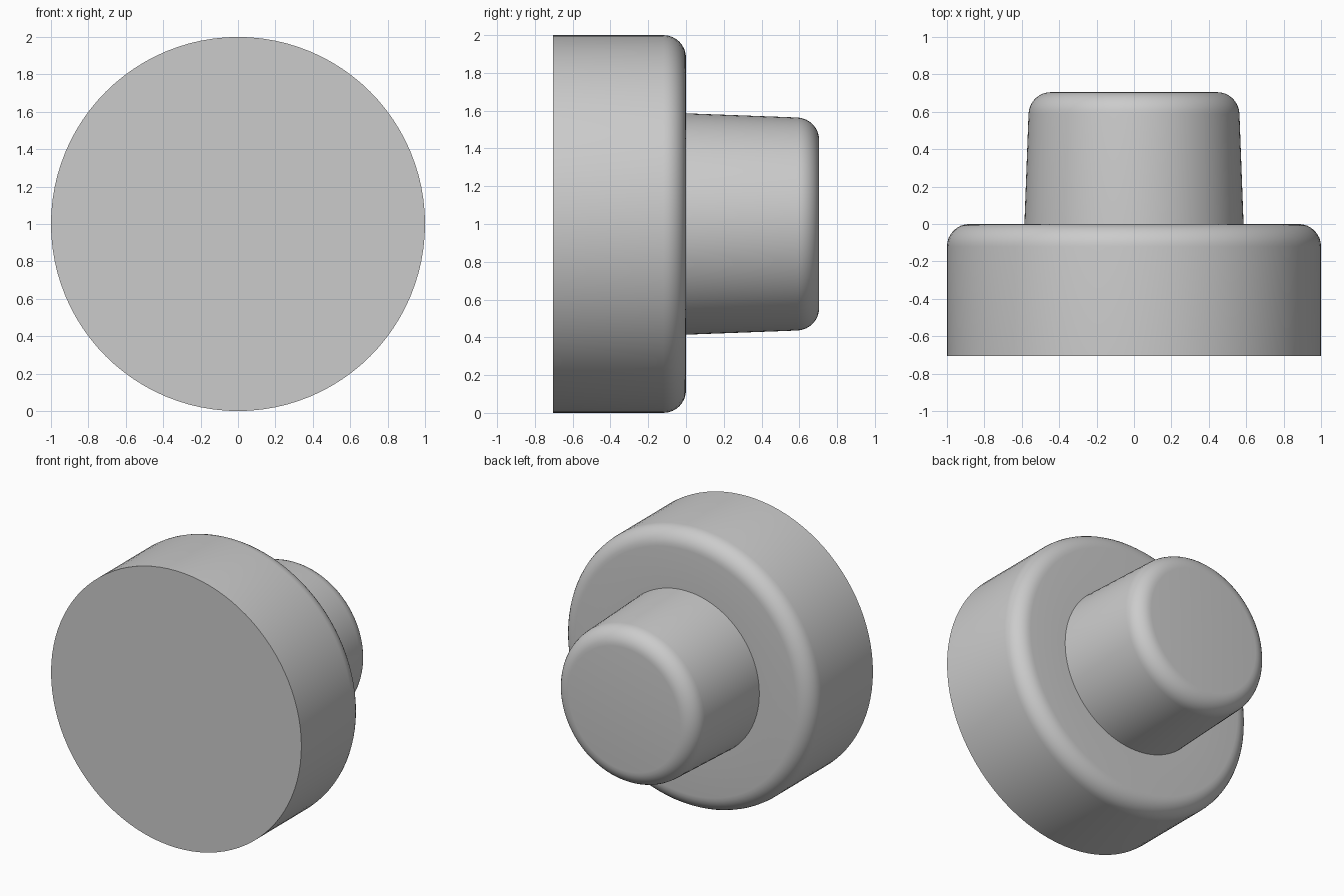
import bpy, bmesh, math
from mathutils import Matrix, Vector

if "Cube" in bpy.data.objects:
    bpy.data.objects.remove(bpy.data.objects["Cube"])

SEGMENTS = 96
CENTRE = Vector((0, 0, 1))

grey = bpy.data.materials.new("plain_grey")
grey.diffuse_color = (0.6, 0.6, 0.6, 1)
grey.use_nodes = True
grey.node_tree.nodes["Principled BSDF"].inputs["Base Color"].default_value = grey.diffuse_color


def fillet(r, y, radius, start=0.0, steps=8):
    """Quarter-round points (r, y) for an outer edge, from the side to the end face."""
    angles = [start + (math.pi / 2 - start) * i / steps for i in range(steps + 1)]
    return [(r + radius * math.cos(a), y + radius * math.sin(a)) for a in angles]


def lathe(name, profile):
    """Turn an (r, y) profile around the horizontal y axis."""
    bm = bmesh.new()
    verts = [bm.verts.new((r, y, 0)) for r, y in profile]
    edges = [bm.edges.new(pair) for pair in zip(verts, verts[1:])]
    bmesh.ops.spin(bm, geom=verts + edges, cent=(0, 0, 0), axis=(0, 1, 0),
                   angle=math.tau, steps=SEGMENTS)
    bmesh.ops.remove_doubles(bm, verts=bm.verts, dist=0.0005)
    bmesh.ops.transform(bm, matrix=Matrix.Translation(CENTRE), verts=bm.verts)
    bmesh.ops.recalc_face_normals(bm, faces=bm.faces)
    # Make sure the normals point outward
    cap = max(bm.faces, key=lambda f: f.calc_center_median().y)
    if cap.normal.y < 0:
        bmesh.ops.reverse_faces(bm, faces=bm.faces)
    mesh = bpy.data.meshes.new(name)
    bm.to_mesh(mesh)
    bm.free()
    mesh.materials.append(grey)
    obj = bpy.data.objects.new(name, mesh)
    bpy.context.collection.objects.link(obj)
    bpy.context.view_layer.objects.active = obj
    obj.select_set(True)
    bpy.ops.object.shade_smooth_by_angle(angle=math.radians(35))
    obj.select_set(False)


# Wide disc: flat front, rounded back rim, ring-shaped back face
lathe("base_disc", [(0, -0.705), (1, -0.705)] + fillet(0.88, -0.12, 0.12) + [(0.586, 0)])

# Tapered stem with a rounded end
lathe("stem", [(0.586, 0)] + fillet(0.444, 0.585, 0.12, math.radians(2)) + [(0, 0.705)])
